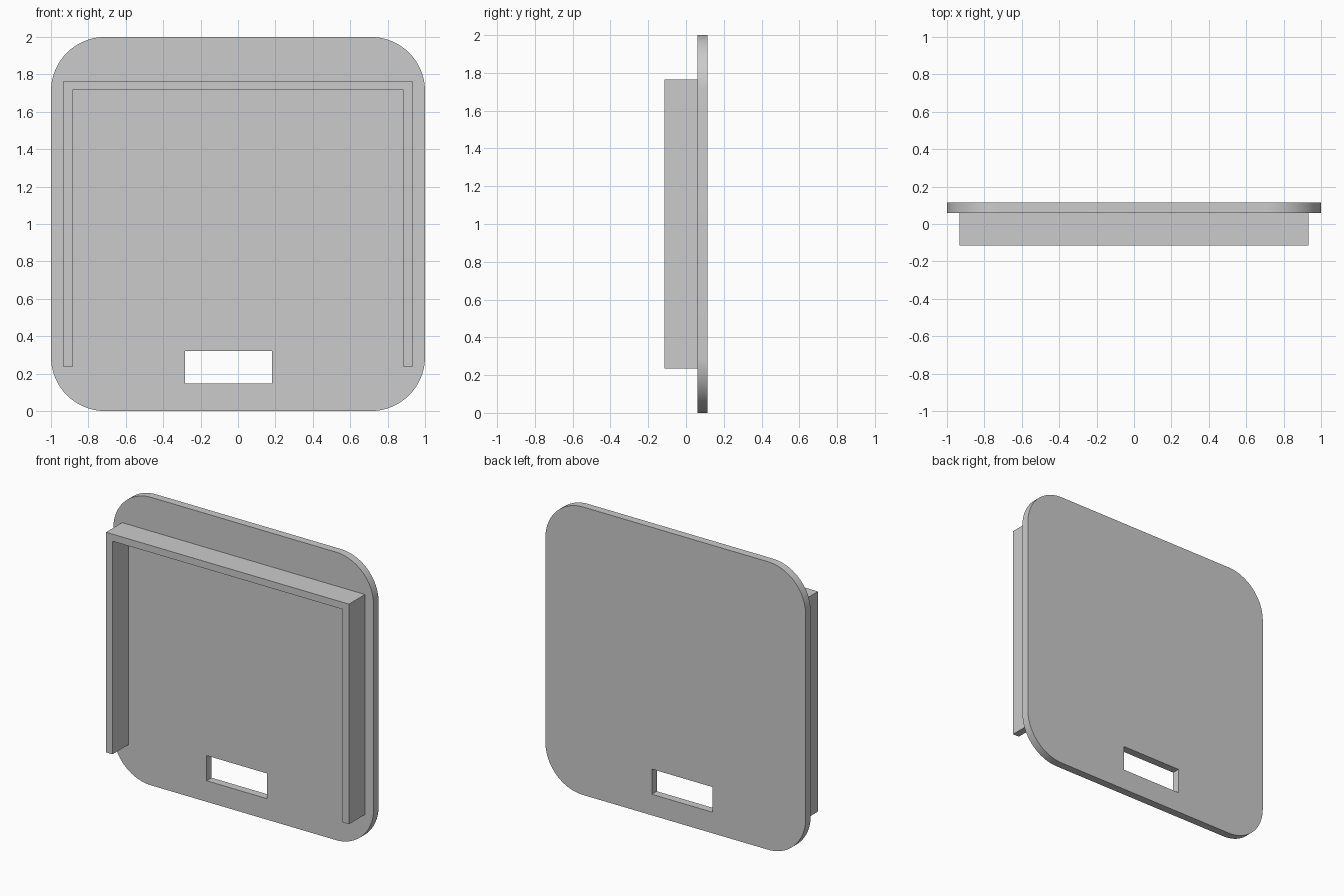
import bpy, bmesh
from math import sin, cos, pi

cube = bpy.data.objects.get("Cube")
if cube:
    bpy.data.objects.remove(cube, do_unlink=True)

# Single flat grey
grey = bpy.data.materials.new("grey plastic")
grey.use_nodes = True
grey.diffuse_color = (0.6, 0.6, 0.6, 1)
grey.node_tree.nodes["Principled BSDF"].inputs["Base Color"].default_value = (0.6, 0.6, 0.6, 1)


def extrude_profile(name, points, y0, y1):
    """Solid made from an outline in the xz plane, running from y0 to y1."""
    bm = bmesh.new()
    face = bm.faces.new([bm.verts.new((x, y0, z)) for x, z in points])
    ext = bmesh.ops.extrude_face_region(bm, geom=[face])
    moved = [v for v in ext["geom"] if isinstance(v, bmesh.types.BMVert)]
    bmesh.ops.translate(bm, verts=moved, vec=(0, y1 - y0, 0))
    bmesh.ops.recalc_face_normals(bm, faces=bm.faces)
    mesh = bpy.data.meshes.new(name)
    bm.to_mesh(mesh)
    bm.free()
    mesh.materials.append(grey)
    obj = bpy.data.objects.new(name, mesh)
    bpy.context.collection.objects.link(obj)
    return obj


def rounded_square(half, radius, steps):
    points = []
    for i, (sx, sz) in enumerate([(1, 1), (-1, 1), (-1, -1), (1, -1)]):
        for k in range(steps + 1):
            a = (i + k / steps) * pi / 2
            points.append((sx * (half - radius) + radius * cos(a),
                           half + sz * (half - radius) + radius * sin(a)))
    return points


BACK, SEAM, FRONT = 0.115, 0.06, -0.115

# Rounded back plate
plate = extrude_profile("back_plate", rounded_square(1, 0.29, 20), SEAM, BACK)

# Rectangular slot cut through the plate
slot = extrude_profile("slot_cutter", [(-0.283, 0.146), (0.182, 0.146), (0.182, 0.321), (-0.283, 0.321)],
                       SEAM - 0.1, BACK + 0.1)
slot.hide_render = True
cut = plate.modifiers.new("slot", "BOOLEAN")
cut.operation, cut.solver, cut.object = "DIFFERENCE", "EXACT", slot
bpy.context.view_layer.objects.active = plate
plate.select_set(True)
bpy.ops.object.modifier_apply(modifier=cut.name)
bpy.data.objects.remove(slot, do_unlink=True)
bpy.ops.object.shade_smooth_by_angle(angle=pi / 6)

# Raised three-sided rim, open at the bottom
OUT, IN, TOP, UNDER, FOOT = 0.933, 0.884, 1.765, 1.716, 0.236
extrude_profile("front_rim", [(-OUT, FOOT), (-OUT, TOP), (OUT, TOP), (OUT, FOOT),
                              (IN, FOOT), (IN, UNDER), (-IN, UNDER), (-IN, FOOT)], FRONT, SEAM)
